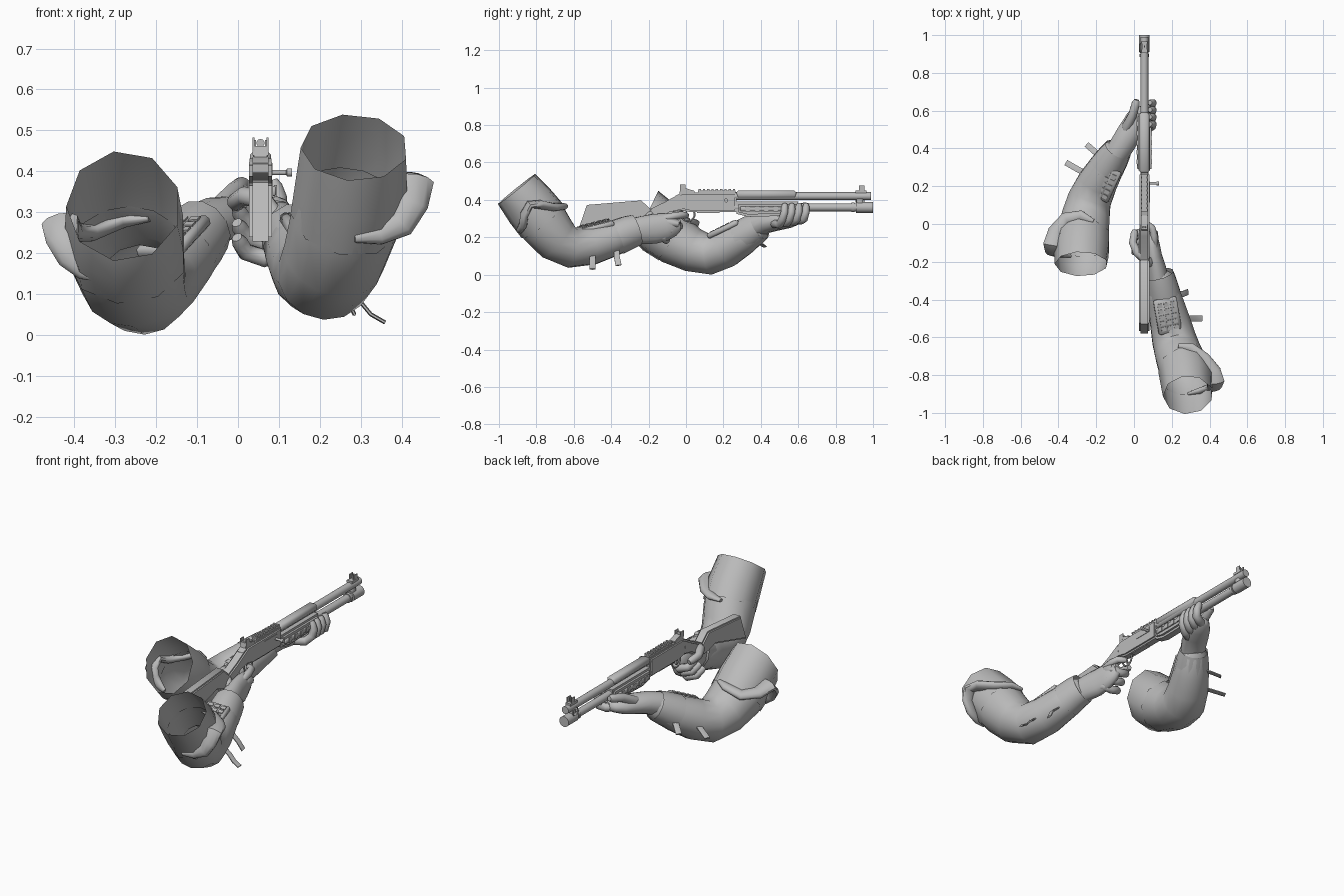
import bpy, bmesh, math
from mathutils import Vector

grey = bpy.data.materials.new("plain_grey")
grey.diffuse_color = (0.5, 0.5, 0.5, 1)
GX = 0.055  # gun centre line


def finish(name, bm):
    bmesh.ops.recalc_face_normals(bm, faces=bm.faces)
    me = bpy.data.meshes.new(name)
    bm.to_mesh(me)
    bm.free()
    me.materials.append(grey)
    ob = bpy.data.objects.new(name, me)
    bpy.context.collection.objects.link(ob)
    return ob


def loft(name, rings, sides=12, start=True, end=True, start_dir=None):
    """Tube through rings of (x, y, z, side radius, up radius)."""
    bm = bmesh.new()
    pts = [Vector(r[:3]) for r in rings]
    loops, side = [], None
    for i, r in enumerate(rings):
        t = (pts[min(i + 1, len(pts) - 1)] - pts[max(i - 1, 0)]).normalized()
        if i == 0 and start_dir:
            t = Vector(start_dir).normalized()
        if side is None:
            side = t.cross(Vector((0, 0, 1)))
            if side.length < 0.1:
                side = Vector((1, 0, 0))
        side = (side - t * side.dot(t)).normalized()
        up = side.cross(t)
        loops.append([bm.verts.new(pts[i] + side * r[3] * math.cos(a) + up * r[4] * math.sin(a))
                      for a in (2 * math.pi * (k + 0.5) / sides for k in range(sides))])
    for a, b in zip(loops, loops[1:]):
        for k in range(sides):
            bm.faces.new((a[k], a[(k + 1) % sides], b[(k + 1) % sides], b[k]))
    if start:
        bm.faces.new(loops[0])
    if end:
        bm.faces.new(loops[-1])
    return finish(name, bm)


def finger(name, path, r=0.019):
    """Rounded digit along a few joints."""
    p = [Vector(q) for q in path]
    first, last = (p[0] - p[1]).normalized(), (p[-1] - p[-2]).normalized()
    rings = [(*(p[0] + first * r * 0.7), r * 0.5, r * 0.5)]
    rings += [(*q, r * (1 - 0.06 * i), r * (1 - 0.06 * i)) for i, q in enumerate(p)]
    rings += [(*(p[-1] + last * r * 0.7), r * 0.5, r * 0.5)]
    return loft(name, rings, 10)


def box(name, c, s, rot=(0, 0, 0), bevel=0.0):
    bm = bmesh.new()
    bmesh.ops.create_cube(bm, size=1)
    for v in bm.verts:
        v.co = Vector((v.co.x * s[0], v.co.y * s[1], v.co.z * s[2]))
    if bevel:
        bmesh.ops.bevel(bm, geom=bm.edges[:], offset=bevel, segments=1, affect='EDGES')
    ob = finish(name, bm)
    ob.location = c
    ob.rotation_euler = rot
    return ob


def rod(name, y0, y1, z, r, sides=14, x=GX):
    return loft(name, [(x, y0, z, r, r), (x, y1, z, r, r)], sides)


def profile(name, yz, width, bevel):
    """Side outline extruded across x and bevelled."""
    bm = bmesh.new()
    f = bm.faces.new([bm.verts.new((GX - width / 2, y, z)) for y, z in yz])
    g = bmesh.ops.extrude_face_region(bm, geom=[f])
    for v in g["geom"]:
        if isinstance(v, bmesh.types.BMVert):
            v.co.x += width
    edges = [e for e in bm.edges if abs(e.verts[0].co.x - e.verts[1].co.x) < 1e-5]
    bmesh.ops.bevel(bm, geom=edges, offset=bevel, segments=2, affect='EDGES')
    return finish(name, bm)


# ---- shotgun ----
profile("stock", [(-.58, .228), (-.53, .373), (-.24, .397), (-.19, .352), (-.11, .39), (-.03, .435),
                  (-.02, .35), (-.09, .335), (-.17, .28), (-.24, .285), (-.30, .305)], 0.056, 0.008)
profile("receiver", [(-.06, .42), (-.02, .44), (.27, .44), (.27, .335), (.02, .335), (-.05, .35)], 0.054, 0.009)
rod("barrel", .25, .99, .42, .021)
rod("magazine_tube", .25, .93, .36, .021)
rod("magazine_cap", .91, 1.0, .36, .029)
rod("cap_ring", .885, .90, .36, .026)
box("barrel_clamp", (GX, .93, .39), (.03, .035, .07), bevel=.005)
box("heat_shield", (GX, .43, .43), (.052, .32, .04), bevel=.01)
profile("forend", [(.27, .39), (.60, .39), (.60, .325), (.57, .315), (.33, .31), (.27, .325)], 0.062, 0.012)
for s in (-1, 1):
    box("forend_side_rail", (GX + s * .033, .43, .352), (.010, .28, .024), bevel=.003)
    for i in range(5):
        box("forend_rib", (GX + s * .037, .33 + i * .05, .352), (.008, .024, .028))
box("top_rail", (GX, .165, .444), (.03, .20, .012))
for i in range(9):
    box("rail_tooth", (GX, .073 + i * .023, .453), (.034, .012, .008))
box("ejection_port", (GX + .0265, .17, .405), (.006, .11, .03))
box("loading_port", (GX, .12, .334), (.03, .12, .006))
loft("charging_handle", [(.075, .215, .397, .007, .007), (.118, .215, .397, .007, .007),
                         (.12, .215, .397, .011, .011), (.132, .215, .397, .011, .011)], 8)
# sights
profile("rear_sight_base", [(-.035, .435), (-.03, .462), (0, .462), (.045, .448), (.045, .435)], .038, .003)
for s in (-1, 1):
    box("rear_sight_wing", (GX + s * .017, -.018, .465), (.005, .03, .034))
    box("front_sight_wing", (GX + s * .013, .94, .458), (.005, .03, .036))
loft("rear_sight_aperture", [(GX, -.022, .469, .01, .01), (GX, -.012, .469, .01, .01)], 10)
box("front_sight_base", (GX, .935, .443), (.032, .06, .014))
box("front_sight_post", (GX, .94, .46), (.006, .012, .03))


def hoop(name, c, r, thick, axis):
    bpy.ops.mesh.primitive_torus_add(major_segments=14, minor_segments=6, major_radius=r, minor_radius=thick,
                                     location=c, rotation=axis)
    bpy.context.object.name = name
    bpy.context.object.data.materials.append(grey)


hoop("sling_loop", (GX - .022, .93, .395), .022, .003, (0, math.pi / 2, 0))
hoop("trigger_guard", (GX, .01, .322), .036, .005, (0, math.pi / 2, 0))
box("trigger", (GX, .005, .32), (.008, .01, .04), (.3, 0, 0))

# ---- right arm ----
loft("right_sleeve", [(.285, -.905, .458, .132, .13), (.28, -.83, .365, .141, .143), (.265, -.765, .285, .138, .146)],
     9, False, False)
loft("right_arm", [(.27, -.80, .325, .13, .134), (.262, -.76, .275, .134, .138), (.235, -.69, .19, .126, .125),
                   (.212, -.61, .145, .119, .11), (.187, -.50, .157, .107, .104), (.163, -.40, .19, .095, .096),
                   (.138, -.29, .228, .078, .083), (.13, -.26, .235, .05, .06)], 14, False, True)
loft("right_cuff", [(.158, -.37, .20, .091, .096), (.145, -.31, .225, .084, .092), (.133, -.265, .24, .078, .086)],
     12, False, False)
# rolled band around the outside, ends lying on the top and underside
loft("right_shoulder_wrap", [(.235, -.645, .362, .012, .008), (.30, -.655, .365, .028, .018),
                             (.37, -.71, .36, .034, .022), (.42, -.78, .375, .042, .024),
                             (.433, -.835, .375, .048, .022), (.425, -.865, .32, .042, .022),
                             (.40, -.87, .27, .034, .022), (.345, -.885, .245, .026, .018),
                             (.285, -.90, .237, .012, .008)], 10)

# ---- left arm ----
loft("left_sleeve", [(-.28, -.212, .315, .14, .15), (-.275, -.135, .245, .15, .152), (-.27, -.06, .185, .147, .14)],
     9, False, False, (0, .90, -.43))
loft("left_arm", [(-.272, -.09, .21, .138, .136), (-.27, -.06, .185, .14, .135), (-.255, .04, .13, .13, .118),
                  (-.235, .13, .11, .118, .11), (-.195, .215, .145, .108, .108), (-.145, .30, .195, .095, .095),
                  (-.09, .385, .25, .075, .076), (-.07, .41, .265, .05, .055)], 14, False, True)
loft("left_cuff", [(-.145, .30, .20, .096, .095), (-.11, .355, .235, .087, .087), (-.085, .395, .26, .076, .078)],
     12, False, False)
loft("left_shoulder_wrap", [(-.215, .015, .285, .012, .008), (-.28, .045, .28, .028, .018),
                            (-.36, .03, .25, .034, .022), (-.415, -.04, .25, .042, .024),
                            (-.435, -.11, .275, .048, .022), (-.43, -.15, .235, .042, .022),
                            (-.41, -.155, .19, .034, .022), (-.375, -.16, .158, .026, .018),
                            (-.335, -.17, .14, .012, .008)], 10)


# ---- forearm pads, pouches and loose straps ----
def forearm_pad(side, c, rot):
    pad = box(side + "_forearm_pad", c, (.125, .19, .03), rot, .008)
    for i in range(3):
        for j in range(5):
            b = box(side + "_pad_key", (-.034 + i * .034, -.064 + j * .032, .016), (.025, .022, .008))
            b.parent = pad


forearm_pad("right", (.178, -.485, .257), (.25, .12, .2))
forearm_pad("left", (-.158, .218, .240), (.42, -.05, -.45))


def strap(name, path):
    return loft(name, [(*p, .018, .005) for p in path], 6)


strap("right_strap_rear", [(.26, -.50, .11), (.30, -.50, .08), (.325, -.50, .05), (.36, -.50, .03)])
strap("right_strap_front", [(.22, -.37, .13), (.26, -.37, .095), (.285, -.36, .05)])
strap("left_strap_rear", [(-.24, .26, .15), (-.29, .285, .14), (-.36, .325, .12)])
strap("left_strap_front", [(-.17, .35, .19), (-.21, .385, .175), (-.25, .42, .15)])

# ---- right hand around the grip ----
loft("right_palm", [(.13, -.30, .23, .055, .07), (.118, -.23, .238, .052, .078), (.104, -.17, .245, .046, .082),
                    (.096, -.11, .256, .042, .076), (.09, -.06, .268, .034, .06), (.088, -.03, .27, .018, .035)], 12)
for i in range(3):
    y, z = -.06 - i * .035, .283 - i * .036
    finger("right_finger", [(.108, y - .04, z), (.106, y + .008, z - .01), (.065, y + .022, z - .024),
                            (.018, y + .012, z - .008), (.004, y - .014, z + .016)], .026)
finger("right_index_finger", [(.108, -.12, .30), (.106, -.06, .314), (.096, -.02, .32), (.07, .0, .318)], .021)
finger("right_thumb", [(.10, -.21, .275), (.06, -.19, .33), (.015, -.15, .34), (-.006, -.10, .325),
                       (.002, -.05, .315)], .026)

# ---- left hand under the forend ----
loft("left_palm", [(-.09, .375, .258, .066, .066), (-.055, .43, .28, .068, .058), (-.02, .49, .288, .068, .052),
                   (.015, .55, .292, .064, .043), (.04, .595, .30, .05, .032), (.05, .615, .302, .025, .018)], 12)
for i in range(4):
    y = .483 + i * .038
    finger("left_finger", [(.02, y - .01, .274 + i * .007), (.066, y + .018, .27 + i * .007), (.096, y + .034, .30),
                           (.10, y + .044, .335), (.09, y + .045, .362)], .025)
finger("left_thumb", [(-.045, .46, .29), (-.038, .52, .32), (-.008, .575, .35), (.01, .64, .365)], .027)

# ---- smooth shading with sharp edges kept ----
bpy.ops.object.select_all(action='SELECT')
bpy.context.view_layer.objects.active = bpy.data.objects["receiver"]
bpy.ops.object.shade_smooth_by_angle(angle=math.radians(52))
